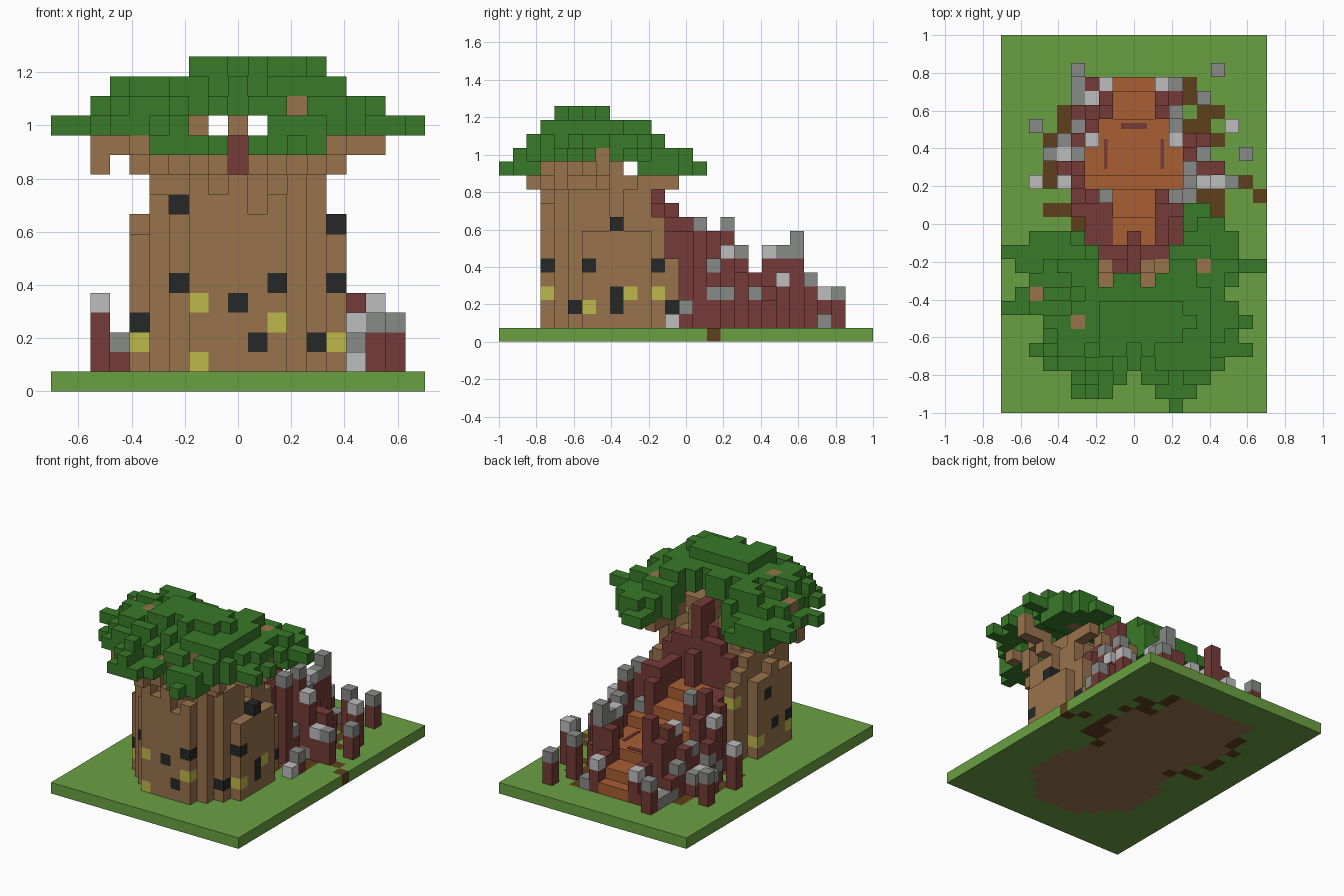
import bpy, bmesh, math, random
from mathutils import Vector

cube = bpy.data.objects.get("Cube")
if cube:
    bpy.data.objects.remove(cube)

random.seed(4)
V = 2 / 27                      # edge length of one block
SIDES = [Vector(d) for d in ((1, 0, 0), (-1, 0, 0), (0, 1, 0), (0, -1, 0), (0, 0, 1), (0, 0, -1))]


def linear(c):
    return c / 12.92 if c <= 0.04045 else ((c + 0.055) / 1.055) ** 2.4


def material(name, r, g, b):
    m = bpy.data.materials.new(name)
    m.use_nodes = True
    col = [linear(c / 255) for c in (r, g, b)] + [1]
    m.diffuse_color = col
    m.node_tree.nodes["Principled BSDF"].inputs["Base Color"].default_value = col
    return m


MATS = {m.name: m for m in (
    material("grass", 106, 160, 66), material("leaf", 56, 122, 40),
    material("wood", 153, 115, 77), material("maroon", 117, 59, 55),
    material("orange", 170, 94, 51), material("charcoal", 38, 39, 39),
    material("moss", 190, 185, 76), material("stone", 137, 139, 136),
    material("pale_stone", 190, 190, 190), material("soil", 94, 64, 28))}

blocks = {}                     # (i, j, k) -> (part, colour)


def put(part, colour, i, j, k, over=False):
    if over or (i, j, k) not in blocks:
        blocks[i, j, k] = (part, colour)


def column(part, colour, i, j, top, cap=None):
    for k in range(1, top + 1):
        put(part, cap if cap and k == top else colour, i, j, k)


# Trunk: rounded at the front, squarer at the back, with ragged bark columns
for i in range(-5, 6):
    for j in range(-10, -1):
        e = i * i / 27 + (j + 6) ** 2 / (19.5 if j < -6 else 130)
        if e <= 1:
            if e < 0.5 and j < -3:
                top = 12
            elif abs(i) == 5:
                top = 8 if j == -5 else 7
            else:
                top = 8 if j == -2 else random.choice((8, 9, 10, 10))
            column("trunk", "wood", i, j, top)
column("trunk", "wood", 4, -1, 5)
column("trunk", "wood", -4, -1, 7)


# Stairs: rising from the back towards the trunk
def half_width(j):
    return 3 if 3 <= j <= 5 else 2 if j in (6, 7) else 1


def step_top(j):
    return 6 - (j > 0) - (j > 2) - (j > 3) - (j > 7) - (j > 9)


for j in range(-1, 11):
    for i in range(-half_width(j), half_width(j) + 1):
        column("stairs", "orange", i, j, step_top(j))

# Gate tower at the head of the stairs
for i in range(-3, 4):
    for k in range(1, (13, 10, 10, 9)[abs(i)] + 1):
        put("gate_tower", "maroon", i, -2, k, True)
for k in range(7, 10):
    put("gate_tower", "maroon", 0, -1, k)
for k in range(9, 14):
    put("gate_tower", "maroon", 0, -3, k, True)
for k in range(9, 12):
    put("gate_tower", "maroon", -1, -3, k, True)

# Ruined walls on both sides of the stairs, with some stone caps
WALL = dict(zip(range(-1, 11), (8, 8, 8, 7, 8, 6, 4, 6, 6, 7, 3, 3)))
PALE = {(-2, 10), (2, 10), (-3, 9), (3, 6), (5, 5), (-3, 6), (-5, 5), (-5, 3), (5, 3), (4, 2)}
STONE = {(-4, 9), (-5, 6), (-4, 7), (3, 8), (-2, 2), (4, 4), (3, 2), (-4, 5), (4, 1), (3, 7), (4, 3)}
for j, height in WALL.items():
    inner = half_width(j) + 1
    for side in (-1, 1):
        outer = 3 if j < 1 or (j > 6 and side > 0) else 5 if 3 <= j <= 6 else 4
        for a in range(inner, outer + 1):
            i = side * a
            drop = (a - inner) * 2 if j > 1 else 0
            if j < 2 and side < 0:
                drop = 2
            if j == 8 and side > 0:         # here the outer column is the tall one
                drop = 2 * (outer - a)
            elif a > inner and random.random() < 0.3:
                drop += 1
            top = max(1, height - drop)
            cap = "pale_stone" if (i, j) in PALE else "stone" if (i, j) in STONE else None
            column("ruined_wall", "maroon", i, j, top, cap)
            if a == outer and j > 1:
                put("ruined_wall", "stone", i, j, random.randint(1, top), random.random() < 0.6)

# Free-standing posts around the walls
for i, j, top, cap in ((6, 11, 3, "stone"), (-4, 11, 3, "stone"), (5, 9, 4, "stone"),
                       (7, 7, 4, "pale_stone"), (8, 5, 3, "stone"), (7, 3, 3, "stone"),
                       (-7, 7, 3, "stone"), (-7, 3, 4, "pale_stone"), (6, 4, 4, None),
                       (6, 3, 3, "pale_stone"), (6, 0, 2, "stone"), (6, -1, 1, "pale_stone"),
                       (-6, 5, 2, "stone")):
    column("stone_post", "maroon", i, j, top, cap)

# Branches spreading from the trunk head
for n in range(10):
    a = math.tau * n / 10
    steep = abs(math.sin(a)) > 0.6
    for r in range(3, 6 if steep else 8):
        i, j = round(r * math.cos(a)), -6 + round(r * math.sin(a))
        if j > -3 and abs(i) < 4:
            continue
        if r <= 5:
            put("branches", "wood", i, j, 11)
        if r >= 5 and not steep and (r < 7 or j == -6):
            put("branches", "wood", i, j, 12)
for spot in ((-7, -6, 11), (-2, -5, 13), (0, -4, 13), (1, -3, 12), (-2, -3, 12), (-2, -4, 12),
             (1, -4, 12), (3, -3, 12), (4, -3, 12), (-5, -7, 12), (5, -7, 12), (4, -1, 11),
             (4, -2, 11), (-4, -2, 11), (3, -10, 14), (7, -6, 13)):
    put("branches", "wood", *spot)

# Canopy: a bumpy dome of leaves; each row has its own left and right end,
# and each upper layer keeps inside its own rectangle
ENDS = ((4, 5), (3, 6), (-7, 7), (-9, 7), (-8, 9), (-7, 7), (-8, 6), (-9, 7),
        (-6, 8), (-6, 7), (-7, 8), (-6, 6), (-4, 5), (-4, 4), (3, 3))
LAYERS = ((16, 0.5, -2, 4, -9, -6), (15, 0.74, -6, 5, -10, -3), (14, 0.9, -7, 7, -11, -2))
for row, (left, right) in enumerate(ENDS):
    j = 1 - row
    for i in range(left, right + 1):
        if (j > -3 and abs(i) < 4 - (j == -2)) or (j == -3 and abs(i) < 3) \
                or (j == -12 and abs(i) < 2) or (j == -4 and i in (-2, 1)):
            continue
        d = math.hypot((i - 0.5) / 8.7, (j + 6.5) / 6.3)
        bump = random.uniform(-0.25, 0.25)
        top = 12 if j in (1, -13) or (d > 1 and abs(i) < 5) else 13
        for level, reach, i0, i1, j0, j1 in LAYERS:
            if i0 <= i <= i1 and j0 <= j <= j1 and d + bump < reach:
                top = max(top, level)
        if (i, j) == (3, -11):
            top = 13
        low = max(13, top - 1)
        if abs(i) < 8 and (j > -4 or (j < -9 and abs(i) < 5)):
            low = 12
        for k in range(min(low, top), top + 1):
            put("canopy", "leaf", i, j, k)
        if (i, j) in ((-7, -5), (-4, -7), (5, -3)):
            put("branches", "wood", i, j, top, True)
for spot in ((3, -10, 15), (7, -6, 14), (-7, -6, 14), (-6, -7, 15), (5, -7, 15)):
    put("canopy", "leaf", *spot)

# Openings through the crown
for key in list(blocks):
    i, j, k = key
    leafy = blocks[key][0] == "canopy"
    if (k == 13 and (abs(i) == 1 or (leafy and i in (-2, 0)))) or (k == 12 and j == -4 and abs(i) > 2) \
            or (i == 0 and j < -3 and k in (11, 12)) or (k == 12 and j == -4 and leafy):
        del blocks[key]
for i in (-2, -1, 0, 1, 2):
    blocks.pop((i, -4, 12), None)


# Hollows and moss: recolour the outermost bark block on one side
def paint(colour, axis, sign, spots):
    for a, k in spots:
        row = [p for p in blocks if p[2] == k and p[1 - axis] == a and blocks[p][0] == "trunk"]
        if row:
            blocks[max(row, key=lambda p: sign * p[axis])] = ("trunk", colour)


paint("charcoal", 1, -1, ((-3, 9), (5, 8), (-3, 5), (2, 5), (5, 5), (0, 4), (-5, 3), (1, 2), (4, 2)))
paint("moss", 1, -1, ((-2, 4), (2, 3), (-5, 2), (5, 2), (-2, 1)))
paint("charcoal", 0, 1, ((-2, 5), (-5, 3), (-5, 2), (-1, 2)))
paint("moss", 0, 1, ((-4, 3), (-2, 3)))
paint("charcoal", 0, -1, ((-4, 6), (-5, 3)))
paint("moss", 0, -1, ((-1, 6), (-3, 2)))

# Ground slab: grass with soil patches, wood under the building
for i in range(-9, 10):
    for j in range(-13, 14):
        built = (i, j, 1) in blocks and blocks[i, j, 1][0] != "stone_post"
        near = -1 <= j <= 10 and abs(i) <= (6 if 1 <= j <= 8 else 4)
        patch = (i, j) in ((8, 3), (9, 2)) or (near and random.random() < 0.6)
        put("ground", "wood" if built else "soil" if patch else "grass", i, j, 0)


# Turn each part's blocks into a mesh of its visible faces
def build(part):
    mesh = bpy.data.meshes.new(part)
    colours = sorted({c for p, c in blocks.values() if p == part})
    for c in colours:
        mesh.materials.append(MATS[c])
    bm = bmesh.new()
    for key, (p, c) in blocks.items():
        if p != part:
            continue
        centre = Vector(key) + Vector((0, 0, 0.5))
        for n in SIDES:
            if tuple(int(v) for v in Vector(key) + n) in blocks:
                continue
            u = Vector((n.y, n.z, n.x))
            w = n.cross(u)
            corners = [(centre + (n + s * u + t * w) / 2) * V
                       for s, t in ((-1, -1), (1, -1), (1, 1), (-1, 1))]
            face = bm.faces.new([bm.verts.new(v) for v in corners])
            face.material_index = colours.index(c)
    bmesh.ops.remove_doubles(bm, verts=bm.verts, dist=V / 100)
    bm.to_mesh(mesh)
    bm.free()
    bpy.context.collection.objects.link(bpy.data.objects.new(part, mesh))


for part in sorted({p for p, c in blocks.values()}):
    build(part)


# Thin inlays on the stairs
def inlay(name, x, y, z, sx, sy):
    bpy.ops.mesh.primitive_cube_add(size=1, location=(x, y, z))
    ob = bpy.context.object
    ob.name = name
    ob.scale = (sx, sy, 0.008)
    ob.data.materials.append(MATS["maroon"])


inlay("centre_inlay", 0, 7 * V, 4 * V, 0.14, 0.03)
for side, name in ((-1, "right_inlay"), (1, "left_inlay")):
    inlay(name, side * 0.15, 5 * V, 4 * V, 0.02, 0.16)
